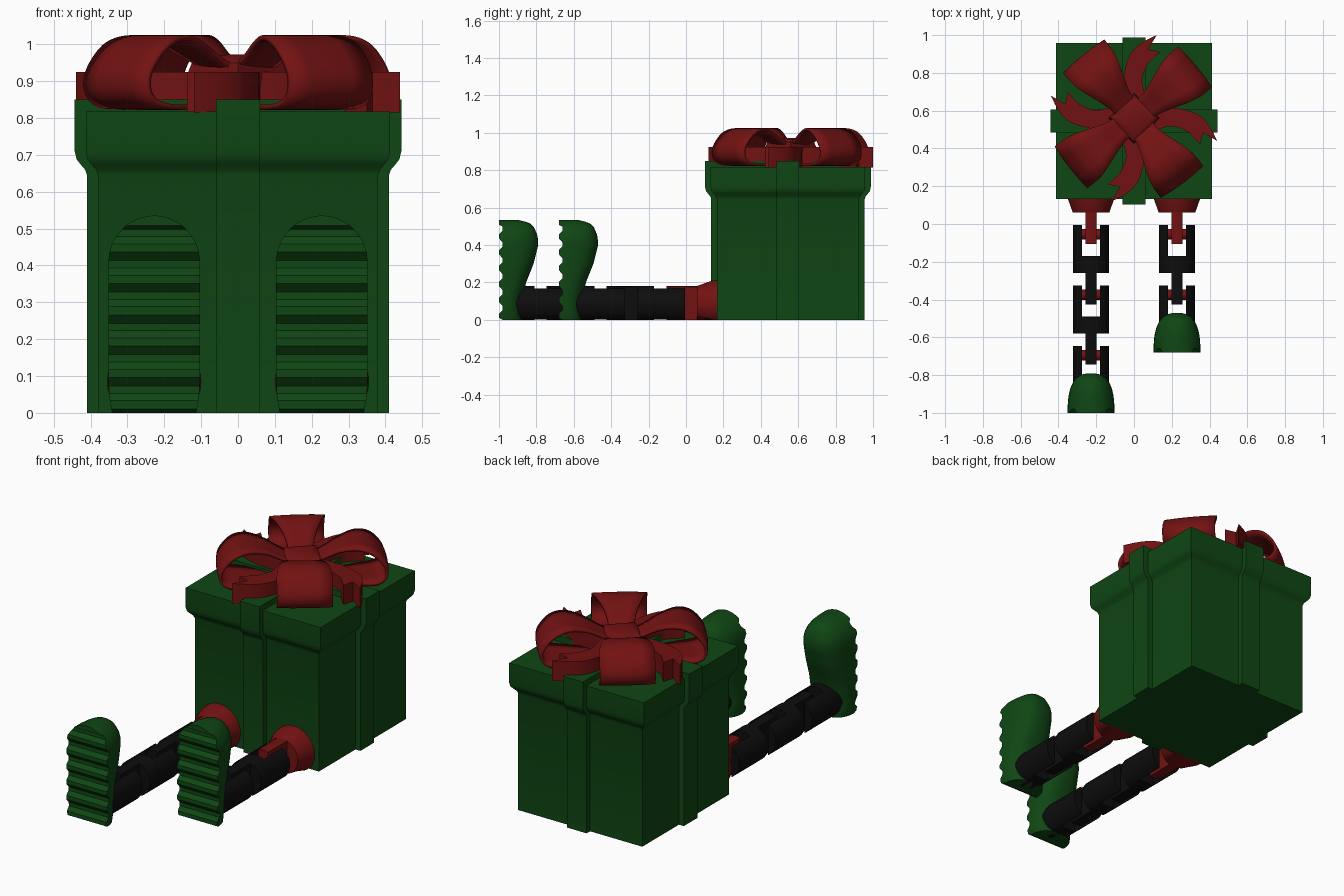
import bpy, bmesh, math
from mathutils import Vector, Matrix

if "Cube" in bpy.data.objects:
    bpy.data.objects.remove(bpy.data.objects["Cube"])


def material(name, rgb):
    m = bpy.data.materials.new(name)
    m.diffuse_color = (*rgb, 1)
    m.use_nodes = True
    m.node_tree.nodes["Principled BSDF"].inputs["Base Color"].default_value = m.diffuse_color
    return m


RED = material("red", (0.17, 0.006, 0.006))
GREEN = material("green", (0.005, 0.062, 0.007))
BLACK = material("black", (0.004, 0.004, 0.0045))


def loft(bm, rings, closed=True, cap=True):
    """Skin a list of equal-length point rings."""
    rows = [[bm.verts.new(p) for p in r] for r in rings]
    n = len(rows[0])
    for a, b in zip(rows, rows[1:]):
        for i in range(n if closed else n - 1):
            j = (i + 1) % n
            bm.faces.new((a[i], a[j], b[j], b[i]))
    if cap:
        bm.faces.new(rows[0][::-1])
        bm.faces.new(rows[-1])


def finish(bm, name, mat, loc=(0, 0, 0), angle=35):
    bmesh.ops.recalc_face_normals(bm, faces=bm.faces)
    me = bpy.data.meshes.new(name)
    bm.to_mesh(me)
    bm.free()
    me.materials.append(mat)
    ob = bpy.data.objects.new(name, me)
    ob.location = loc
    bpy.context.collection.objects.link(ob)
    bpy.ops.object.select_all(action='DESELECT')
    ob.select_set(True)
    bpy.context.view_layer.objects.active = ob
    bpy.ops.object.shade_smooth_by_angle(angle=math.radians(angle))
    return ob


def lerp(table, t):
    for (a, u), (b, v) in zip(table, table[1:]):
        if t <= b:
            return u + (v - u) * (t - a) / (b - a)
    return table[-1][1]


def spline(pts, steps=5):
    """Catmull-Rom curve through 2D points."""
    p = [Vector(q) for q in [pts[0], *pts, pts[-1]]]
    out = []
    for a, b, c, d in zip(p, p[1:], p[2:], p[3:]):
        for k in range(steps):
            t = k / steps
            out.append(0.5 * (2 * b + (c - a) * t + (2 * a - 5 * b + 4 * c - d) * t * t
                              + (3 * b - a - 3 * c + d) * t ** 3))
    return out + [p[-1]]


def rect(hx, hy, z):
    return [(-hx, -hy, z), (hx, -hy, z), (hx, hy, z), (-hx, hy, z)]


# Gift box with flared lid
BOX_Y = 0.545
wall = [(0.38, 0), (0.38, 0.645), (0.385, 0.66), (0.397, 0.674),
        (0.408, 0.688), (0.413, 0.71), (0.413, 0.818)]
bm = bmesh.new()
loft(bm, [rect(h, h, z) for h, z in wall])
finish(bm, "gift_box", GREEN, (0, BOX_Y, 0))

# Wrapping bands crossing over the box
band = [(h + 0.03, z) for h, z in wall[:-1]] + [(0.443, 0.85)]
for name, along_x in (("side_band", True), ("front_band", False)):
    bm = bmesh.new()
    loft(bm, [rect(h, 0.06, z) if along_x else rect(0.06, h, z) for h, z in band])
    finish(bm, name, GREEN, (0, BOX_Y, 0))

# Bow: four loops and four forked tails around a knot
BOW = (0, 0.56, 0)
loop_path = spline([(0.06, 0.93), (0.13, 0.965), (0.2, 1.0), (0.28, 1.018), (0.35, 1.0),
                    (0.402, 0.95), (0.424, 0.9), (0.41, 0.855), (0.36, 0.833),
                    (0.25, 0.829), (0.06, 0.829)])
tail_shape = spline([(-0.058, 0.06), (-0.058, 0.127), (-0.053, 0.233), (-0.02, 0.34),
                     (0.042, 0.40), (0.12, 0.44)], 3) + \
    spline([(0.075, 0.365), (0.138, 0.35)], 1) + \
    spline([(0.074, 0.29), (0.042, 0.206), (0.06, 0.12), (0.07, 0.06)], 3)
for i in range(4):
    spin = Matrix.Rotation(math.radians(40 + 89 * i), 3, 'Z')
    bm = bmesh.new()
    rows = []
    for r, z in loop_path:
        t = min(max((r - 0.08) / 0.3, 0), 1)
        w = 0.065 + 0.075 * t * t * (3 - 2 * t)
        rows.append([spin @ Vector((r - 0.008 * s * s, s * w, z)) for s in (-1, -0.5, 0, 0.5, 1)])
    loft(bm, rows, closed=False, cap=False)
    ob = finish(bm, f"bow_loop_{i + 1}", RED, BOW, 50)
    mod = ob.modifiers.new("thickness", 'SOLIDIFY')
    mod.thickness = 0.014
    mod.offset = 0

    spin = Matrix.Rotation(math.radians(90 * i), 3, 'Z')
    bm = bmesh.new()
    loft(bm, [[spin @ Vector((x, y, z)) for x, y in tail_shape] for z in (0.815, 0.925)])
    finish(bm, f"bow_tail_{i + 1}", RED, BOW)

bm = bmesh.new()
loft(bm, [[(r, 0, z), (0, r, z), (-r, 0, z), (0, -r, z)] for r, z in
          [(0.11, 0.82), (0.13, 0.88), (0.135, 0.925), (0.125, 0.95), (0.09, 0.966), (0.03, 0.972)]])
finish(bm, "bow_knot", RED, BOW)

# Leg pieces are slices of a round bar flattened where it meets the ground
AXIS = 0.085


def slab(bm, x0, x1, y0, y1, r=0.0955, n=16):
    xs = [x0 + (x1 - x0) * k / n for k in range(n + 1)]
    h = [math.sqrt(max(r * r - x * x, 1e-6)) for x in xs]
    sec = [(x, AXIS + d) for x, d in zip(xs, h)]
    sec += [(x, max(0, AXIS - d)) for x, d in zip(xs[::-1], h[::-1])]
    loft(bm, [[(x, y, z) for x, z in sec] for y in (y0, y1)])


def boot_ring(z, groove):
    w = 0.124 if z < 0.41 else 0.124 * math.sqrt(max(0.004, 1 - ((z - 0.41) / 0.125) ** 2))
    w *= lerp([(0, 0.92), (0.04, 0.98), (0.08, 1), (1, 1)], z)
    d = lerp([(0, 0.125), (0.1, 0.12), (0.2, 0.145), (0.3, 0.185), (0.4, 0.21),
              (0.45, 0.207), (0.5, 0.185), (0.52, 0.16), (0.535, 0.10)], z)
    ring = []
    for k in range(25):
        a = math.pi * k / 24
        c, s = math.cos(a), max(0, math.sin(a))
        ring.append((math.copysign(w * abs(c) ** 0.75, c), max(groove, d * s ** 0.75), z))
    return ring


# Sole tread: repeating ridge and groove up the boot
levels = [(0, 0.02)]
for k in range(6):
    z = -0.012 + 0.085 * k
    levels += [(z + dz, g) for dz, g in ((0, 0.02), (0.023, 0), (0.045, 0), (0.065, 0.02)) if z + dz > 0]
levels += [(0.498, 0.02), (0.508, 0), (0.517, 0), (0.525, 0), (0.531, 0), (0.535, 0)]

PITCH = 0.32
for side, cx, links in (("left", -0.2275, 3), ("right", 0.2275, 2)):
    sole = -1 + PITCH * (3 - links)

    # Hip socket with its tongue
    bm = bmesh.new()
    loft(bm, [[(r * math.cos(a), y, max(0, AXIS + r * math.sin(a)))
               for a in [2 * math.pi * k / 40 for k in range(40)]]
              for y, r in ((0.175, 0.128), (0.14, 0.125), (0.06, 0.0965))])
    slab(bm, -0.03, 0.03, -0.105, 0.08, 0.0965)
    finish(bm, f"{side}_hip", RED, (cx, 0, 0))

    # Forked links, each holding the previous tongue on a pin
    for i in range(links):
        y = -0.005 - PITCH * i
        last = i == links - 1
        bm = bmesh.new()
        slab(bm, -0.095, -0.047, y - 0.17, y)
        slab(bm, 0.047, 0.095, y - 0.17, y)
        slab(bm, -0.095, 0.095, sole + 0.06 if last else y - 0.255, y - 0.165)
        if not last:
            slab(bm, -0.03, 0.03, y - 0.42, y - 0.25)
        finish(bm, f"{side}_leg_link_{i + 1}", BLACK, (cx, 0, 0))

        bm = bmesh.new()
        bmesh.ops.create_cone(bm, cap_ends=True, segments=20, radius1=0.028, radius2=0.028,
                              depth=0.12, matrix=Matrix.Rotation(math.pi / 2, 4, 'Y'))
        finish(bm, f"{side}_pin_{i + 1}", RED, (cx, y - 0.05, AXIS))

    # Boot
    bm = bmesh.new()
    loft(bm, [boot_ring(z, g) for z, g in levels])
    finish(bm, f"{side}_boot", GREEN, (cx, sole, 0), 30)
